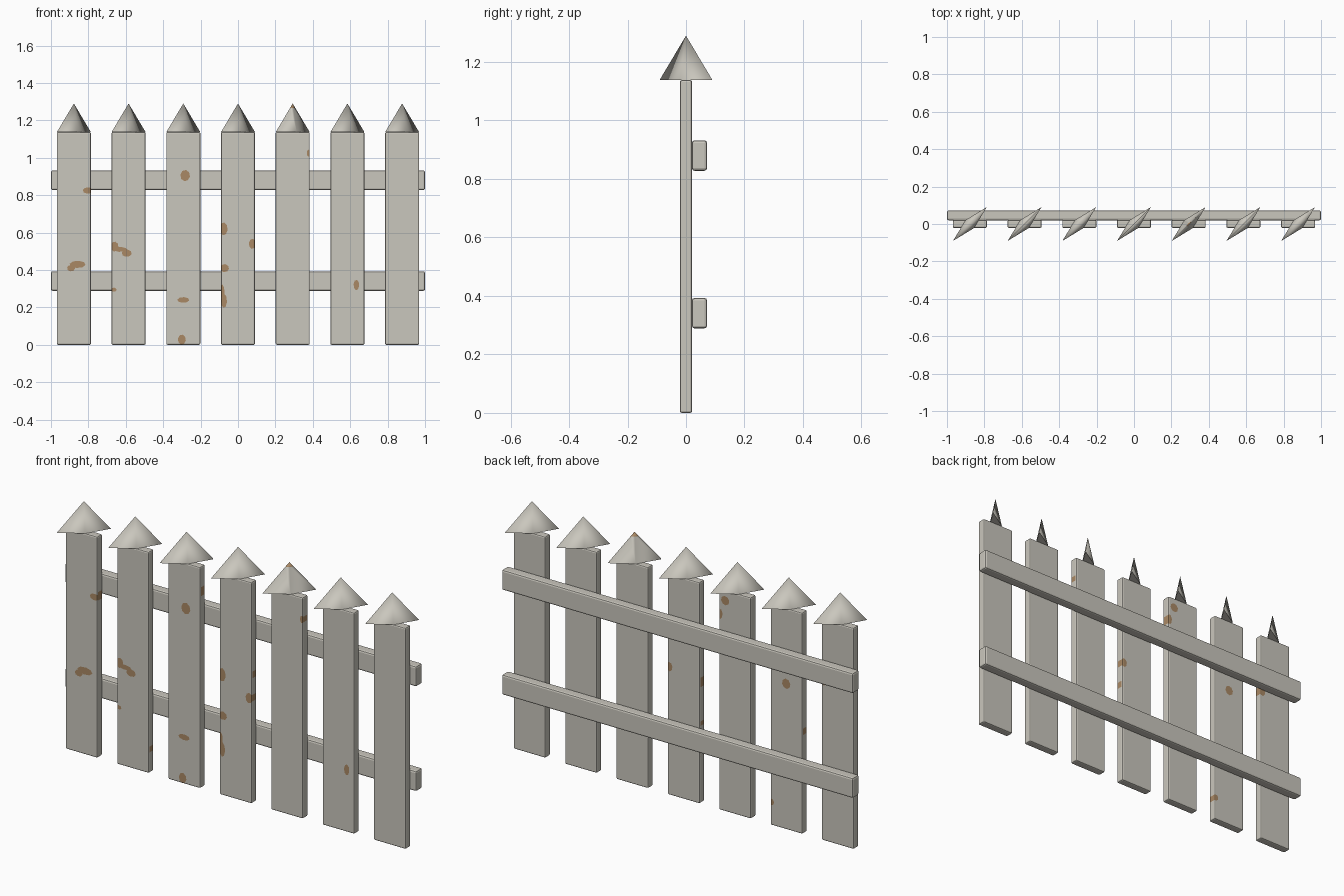
import bpy, bmesh, math
from mathutils import Vector, Matrix

default = bpy.data.objects.get("Cube")
if default:
    bpy.data.objects.remove(default, do_unlink=True)


def make_material(name, rgb):
    mat = bpy.data.materials.new(name)
    mat.use_nodes = True
    color = (*rgb, 1.0)
    mat.diffuse_color = color
    bsdf = next(n for n in mat.node_tree.nodes if n.type == 'BSDF_PRINCIPLED')
    bsdf.inputs["Base Color"].default_value = color
    bsdf.inputs["Roughness"].default_value = 0.7
    return mat


PAINT = make_material("weathered_white", (0.59, 0.57, 0.51))
BARE = make_material("bare_brown", (0.40, 0.25, 0.13))


def finish(bm, name, location):
    mesh = bpy.data.meshes.new(name)
    bm.to_mesh(mesh)
    bm.free()
    mesh.materials.append(PAINT)
    mesh.materials.append(BARE)
    obj = bpy.data.objects.new(name, mesh)
    obj.location = location
    bpy.context.collection.objects.link(obj)
    return obj


def board(size, bevel):
    bm = bmesh.new()
    bmesh.ops.create_cube(bm, size=1, matrix=Matrix.Diagonal((*size, 1)))
    bmesh.ops.bevel(bm, geom=bm.edges[:], offset=bevel, segments=2,
                    profile=0.5, affect='EDGES')
    return bm


def cut(bm, point, normal):
    bmesh.ops.bisect_plane(bm, geom=bm.verts[:] + bm.edges[:] + bm.faces[:],
                           dist=1e-6, plane_co=point, plane_no=normal)


def chip_paint(bm, x, z, rx, rz, side):
    """Cut an eight-sided patch into one side of a board and colour it."""
    planes = []
    for i in range(8):
        a = math.tau * (i + 0.3) / 8
        c, s = math.cos(a), math.sin(a)
        normal = Vector((c / rx, 0, s / rz)).normalized()
        planes.append((Vector((x + rx * c, 0, z + rz * s)), normal))
    for point, normal in planes:
        cut(bm, point, normal)
    for face in bm.faces:
        mid = face.calc_center_median()
        inside = all((mid - p).dot(n) < 0 for p, n in planes)
        if inside and mid.y * side > -0.012:
            face.material_index = 1


# Worn patches per picket: x from picket centre, height, half sizes, side (-1 front)
CHIPS = {
    0: [(0.075, 0.825, 0.025, 0.016, -1), (-0.015, 0.41, 0.02, 0.016, -1),
        (0.02, 0.43, 0.04, 0.018, -1), (0.08, 0.83, 0.015, 0.03, 1)],
    1: [(-0.075, 0.525, 0.02, 0.025, -1), (-0.045, 0.51, 0.035, 0.012, -1),
        (-0.01, 0.49, 0.025, 0.018, -1), (-0.08, 0.295, 0.015, 0.01, -1),
        (0.0, 0.75, 0.022, 0.024, 1), (0.085, 0.12, 0.015, 0.016, 1)],
    2: [(0.01, 0.905, 0.024, 0.028, -1), (0.0, 0.24, 0.03, 0.014, -1),
        (-0.008, 0.028, 0.02, 0.025, -1), (0.055, 1.085, 0.022, 0.022, 1),
        (0.085, 1.01, 0.014, 0.025, 1)],
    3: [(-0.077, 0.62, 0.02, 0.032, -1), (0.077, 0.54, 0.018, 0.025, -1),
        (-0.072, 0.41, 0.022, 0.02, -1), (-0.085, 0.285, 0.012, 0.035, -1),
        (-0.075, 0.235, 0.015, 0.035, -1), (0.08, 0.66, 0.016, 0.022, 1)],
    4: [(0.085, 1.025, 0.009, 0.018, -1)],
    5: [(0.048, 0.32, 0.014, 0.026, -1)],
}

HEIGHT, CAP_HEIGHT, SPACING = 1.138, 0.152, 0.2925
for i in range(7):
    x = (i - 3) * SPACING

    # Picket board
    bm = board((0.182, 0.042, HEIGHT), 0.007)
    for cx, cz, rx, rz, side in CHIPS.get(i, []):
        chip_paint(bm, cx, cz - HEIGHT / 2, rx, rz, side)
    finish(bm, f"picket_{i + 1}", (x, 0, HEIGHT / 2))

    # Flattened pyramid cap, turned diagonally
    bm = bmesh.new()
    shape = Matrix.Rotation(math.pi / 4, 4, 'Z') @ Matrix.Diagonal((0.128, 0.031, 1, 1))
    bmesh.ops.create_cone(bm, cap_ends=True, segments=4, radius1=1, radius2=0,
                          depth=CAP_HEIGHT)
    bmesh.ops.remove_doubles(bm, verts=bm.verts[:], dist=1e-5)
    bmesh.ops.transform(bm, matrix=shape, verts=bm.verts[:])
    if i == 4:
        cut(bm, Vector((0, 0, 0.052)), Vector((0, 0, 1)))
        for face in bm.faces:
            face.material_index = int(face.calc_center_median().z > 0.053)
    bm.normal_update()
    for face in bm.faces:
        face.smooth = abs(face.normal.z) < 0.9
    for edge in bm.edges:
        edge.smooth = all(f.smooth for f in edge.link_faces)
    finish(bm, f"picket_cap_{i + 1}", (x, 0, HEIGHT + CAP_HEIGHT / 2))

# Horizontal rails behind the pickets
for name, z in (("lower_rail", 0.341), ("upper_rail", 0.88)):
    finish(board((2.0, 0.052, 0.104), 0.009), name, (0, 0.046, z))
